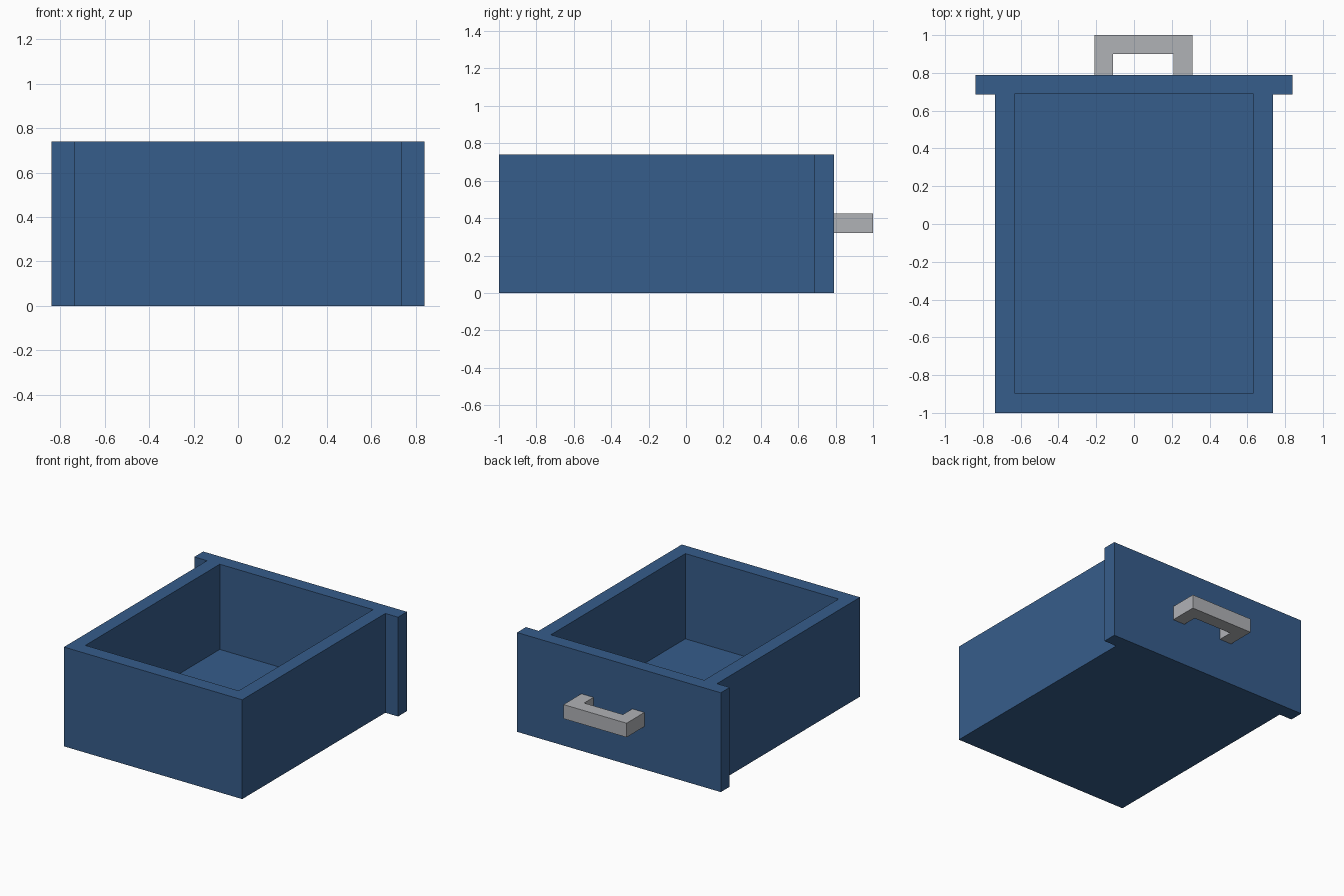
import bpy, bmesh

cube = bpy.data.objects.get("Cube")
if cube:
    bpy.data.objects.remove(cube, do_unlink=True)


def material(name, rgb):
    mat = bpy.data.materials.new(name)
    mat.use_nodes = True
    mat.diffuse_color = (*rgb, 1)
    bsdf = next(n for n in mat.node_tree.nodes if n.type == "BSDF_PRINCIPLED")
    bsdf.inputs["Base Color"].default_value = (*rgb, 1)
    return mat


def prism(name, outline, z0, z1, mat):
    """Extrude a plan outline (x, y points) from z0 up to z1."""
    bm = bmesh.new()
    base = bm.faces.new([bm.verts.new((x, y, z0)) for x, y in outline])
    top = bmesh.ops.extrude_face_region(bm, geom=[base])["geom"]
    verts = [v for v in top if isinstance(v, bmesh.types.BMVert)]
    bmesh.ops.translate(bm, verts=verts, vec=(0, 0, z1 - z0))
    bmesh.ops.recalc_face_normals(bm, faces=bm.faces)
    mesh = bpy.data.meshes.new(name)
    bm.to_mesh(mesh)
    bm.free()
    mesh.materials.append(mat)
    obj = bpy.data.objects.new(name, mesh)
    bpy.context.collection.objects.link(obj)
    return obj


blue = material("blue paint", (0.037, 0.109, 0.258))
grey = material("grey metal", (0.434, 0.445, 0.468))

HEIGHT = 0.74
BODY, PANEL, INNER = 0.735, 0.84, 0.632   # half widths

# Drawer body and wider face panel share one T-shaped plan
half = [(BODY, -1.0), (BODY, 0.685), (PANEL, 0.685), (PANEL, 0.79)]
plan = half + [(-x, y) for x, y in reversed(half)]
drawer = prism("drawer_box", plan, 0, HEIGHT, blue)

# Hollow out the storage space above the floor
hole = [(-INNER, -0.895), (INNER, -0.895), (INNER, 0.688), (-INNER, 0.688)]
cutter = prism("drawer_cutter", hole, 0.105, HEIGHT + 0.2, blue)
cutter.hide_render = True
cut = drawer.modifiers.new("hollow", "BOOLEAN")
cut.operation = "DIFFERENCE"
cut.solver = "EXACT"
cut.object = cutter
bpy.context.view_layer.objects.active = drawer
bpy.ops.object.modifier_apply(modifier=cut.name)
bpy.data.objects.remove(cutter, do_unlink=True)

# U-shaped pull handle, set slightly off centre
handle = [(-0.21, 0.79), (-0.21, 1.0), (0.31, 1.0), (0.31, 0.79),
          (0.21, 0.79), (0.21, 0.90), (-0.11, 0.90), (-0.11, 0.79)]
prism("pull_handle", handle, 0.32, 0.425, grey)
